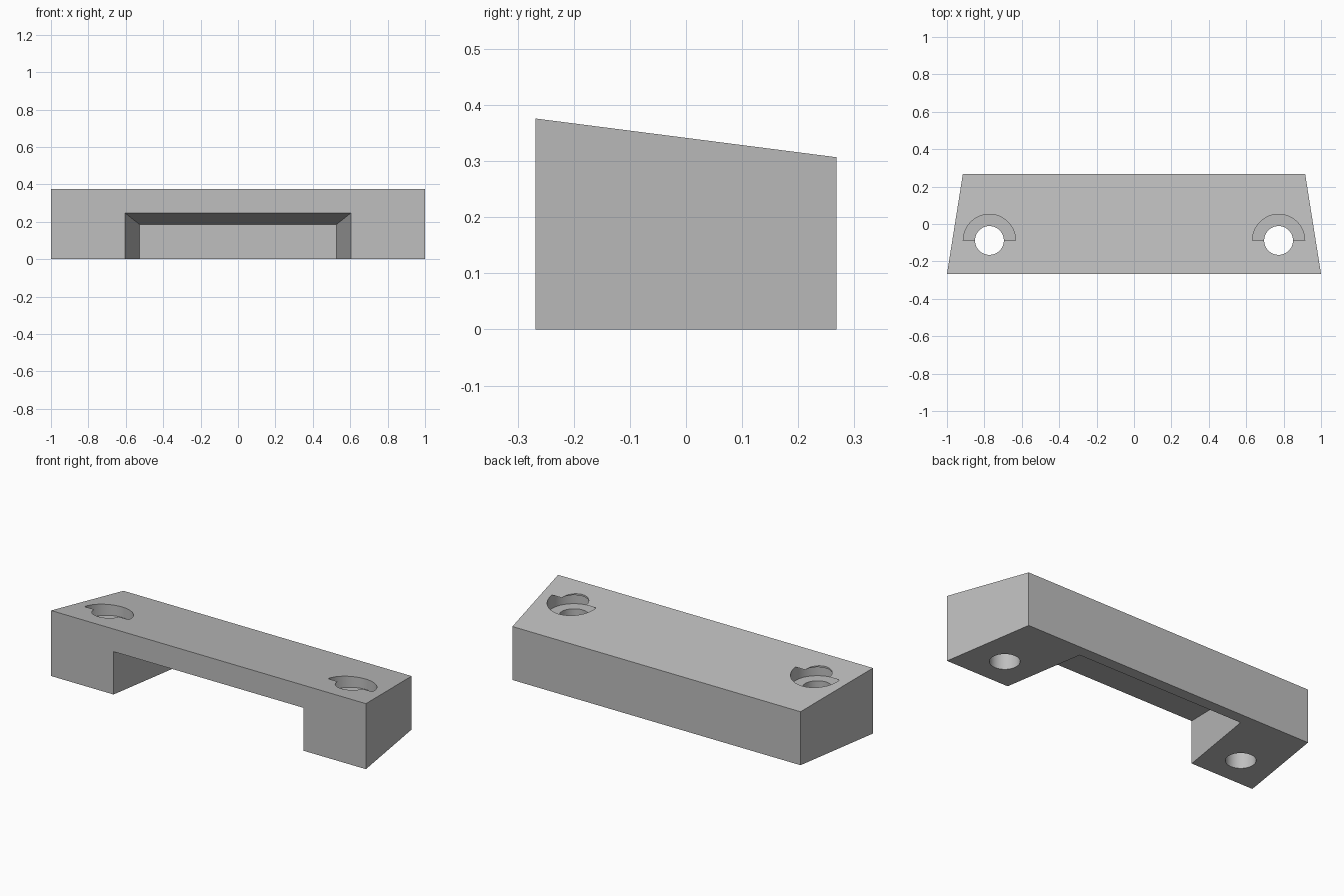
import bpy
import math

cube = bpy.data.objects.get("Cube")
if cube:
    bpy.data.objects.remove(cube, do_unlink=True)

grey = bpy.data.materials.new("plain_grey")
grey.use_nodes = True
COLOUR = (0.52, 0.52, 0.52, 1)
grey.diffuse_color = COLOUR
grey.node_tree.nodes["Principled BSDF"].inputs["Base Color"].default_value = COLOUR


def tapered_block(name, front, back):
    """Block between two upright rectangles, each (y, half width, bottom, top)."""
    verts = []
    for y, half, low, high in (front, back):
        verts += [(-half, y, low), (half, y, low), (half, y, high), (-half, y, high)]
    faces = [(0, 1, 2, 3), (7, 6, 5, 4)]
    for i in range(4):
        j = (i + 1) % 4
        faces.append((j, i, i + 4, j + 4))
    mesh = bpy.data.meshes.new(name)
    mesh.from_pydata(verts, [], faces)
    mesh.materials.append(grey)
    obj = bpy.data.objects.new(name, mesh)
    bpy.context.collection.objects.link(obj)
    return obj


def bore(name, x, y, radius, low, high):
    """Upright cylinder used as a drill."""
    bpy.ops.mesh.primitive_cylinder_add(vertices=64, radius=radius, depth=high - low,
                                        location=(x, y, (low + high) / 2))
    obj = bpy.context.object
    obj.name = name
    obj.data.materials.append(grey)
    return obj


def cut(target, cutter):
    cutter.hide_render = True
    mod = target.modifiers.new("cut", 'BOOLEAN')
    mod.operation = 'DIFFERENCE'
    mod.solver = 'EXACT'
    mod.object = cutter
    bpy.ops.object.select_all(action='DESELECT')
    bpy.context.view_layer.objects.active = target
    target.select_set(True)
    bpy.ops.object.modifier_apply(modifier=mod.name)
    bpy.data.objects.remove(cutter, do_unlink=True)


# Wedge-topped body, narrower at the back
DEPTH = 0.268
FRONT_TOP, BACK_TOP = 0.376, 0.307
body = tapered_block("bracket_body", (-DEPTH, 1.0, 0, FRONT_TOP), (DEPTH, 0.915, 0, BACK_TOP))

# Tapered recess, open to the front and below
cut(body, tapered_block("recess_cutter", (-0.368, 0.619, -0.1, 0.259), (0.204, 0.527, -0.1, 0.186)))

# Screw holes: the head pocket is level, so the sloping top roofs its front half
HOLE_Y = -0.088
pocket_top = FRONT_TOP - (FRONT_TOP - BACK_TOP) * (HOLE_Y + DEPTH) / (2 * DEPTH)
for side in (-1, 1):
    x = side * 0.773
    cut(body, bore("head_pocket_cutter", x, HOLE_Y, 0.14, pocket_top - 0.078, pocket_top))
    cut(body, bore("screw_hole_cutter", x, HOLE_Y, 0.077, -0.1, 0.5))

bpy.ops.object.shade_smooth_by_angle(angle=math.radians(30))
